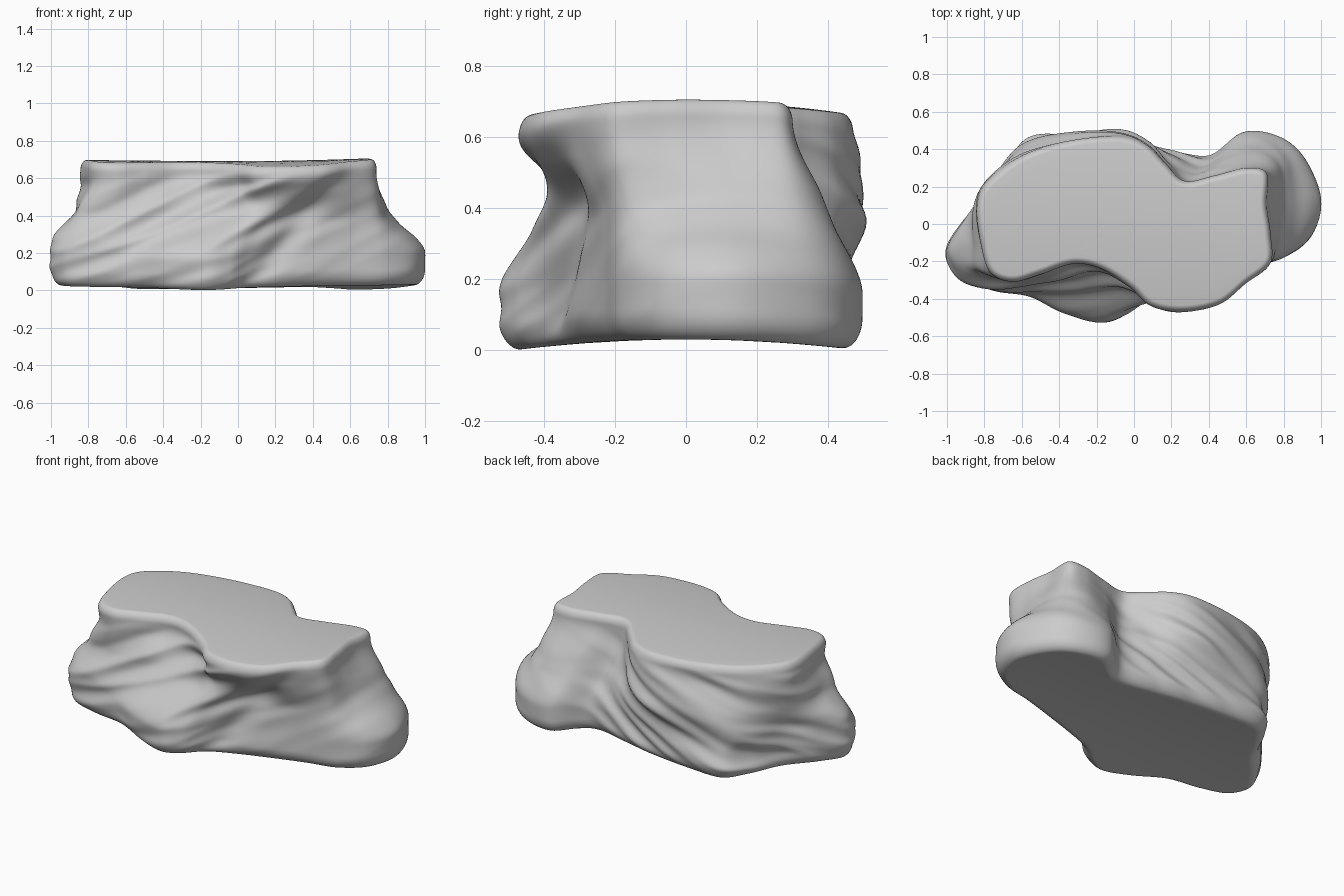
import bpy, bmesh, math
from mathutils import Vector, noise

if "Cube" in bpy.data.objects:
    bpy.data.objects.remove(bpy.data.objects["Cube"])

# Matching outlines of the rock (counter-clockwise from the left tip)
LOW = [(-1, -.15), (-.93, -.29), (-.75, -.35), (-.55, -.38), (-.36, -.47),
       (-.18, -.525), (-.05, -.48), (.06, -.40), (.22, -.34), (.42, -.28),
       (.60, -.23), (.80, -.18), (.95, -.06), (1, .14), (.91, .36),
       (.77, .47), (.58, .49), (.40, .36), (.18, .39), (-.02, .43),
       (-.29, .46), (-.55, .46), (-.68, .33), (-.78, .16), (-.91, .01)]
MID = [(-.86, -.12), (-.85, -.25), (-.68, -.32), (-.45, -.32), (-.25, -.34),
       (-.06, -.37), (.08, -.405), (.19, -.38), (.31, -.325), (.47, -.27),
       (.62, -.23), (.75, -.17), (.79, -.02), (.81, .14), (.79, .32),
       (.68, .40), (.52, .37), (.34, .27), (.21, .33), (.07, .45),
       (-.13, .52), (-.40, .49), (-.62, .41), (-.78, .24), (-.86, .08)]
TOP = [(-.82, -.10), (-.77, -.26), (-.65, -.31), (-.50, -.27), (-.33, -.215),
       (-.18, -.24), (-.02, -.34), (.09, -.44), (.26, -.47), (.46, -.43),
       (.60, -.32), (.73, -.21), (.73, -.05), (.71, .10), (.71, .27),
       (.60, .30), (.43, .26), (.27, .23), (.17, .32), (.07, .42),
       (-.07, .47), (-.33, .45), (-.59, .37), (-.78, .23), (-.84, .10)]
SUB = 12


def smooth_loop(pts):
    """Closed Catmull-Rom curve through the outline."""
    p = [Vector(q) for q in pts]
    n, out = len(p), []
    for i in range(n):
        a, b, c, d = p[i - 1], p[i], p[(i + 1) % n], p[(i + 2) % n]
        for k in range(SUB):
            t = k / SUB
            out.append(.5 * (2 * b + (c - a) * t + (2 * a - 5 * b + 4 * c - d) * t * t
                             + (3 * b - 3 * c + d - a) * t ** 3))
    return out


def step(a, b, x):
    t = min(1, max(0, (x - a) / (b - a)))
    return t * t * (3 - 2 * t)


low, mid, top = map(smooth_loop, (LOW, MID, TOP))
N = len(low)


def place(x, y, s):
    """Map height fraction s to z between the gently warped base and top."""
    z0 = max(0, .03 - .13 * y * y)
    z1 = .692 - .14 * (y - .03) ** 2 + .03 * x * x * (1 if x > 0 else .3)
    return Vector((x, y, z0 + s * (z1 - z0)))


def ring(s):
    h = .7 * s
    b = step(.36, .65, h)
    loop = []
    for l, m, t in zip(low, mid, top):
        start = .17 + .08 * step(.5, .8, -l.x)      # left lobe stays wide for longer
        loop.append(l.lerp(m, step(start, .43, h)).lerp(t, b))
    # Rounded lower and upper rims
    inset = 0
    for r, d in ((.09, h), (.05, .7 - h)):
        if d < r:
            inset += r * .7 * (1 - math.sqrt(max(0, 1 - (1 - d / r) ** 2)))
    mask = step(0, .1, h) * (1 - step(.56, .68, h))
    out = []
    for i, p in enumerate(loop):
        t = loop[(i + 3) % N] - loop[i - 3]
        nrm = Vector((t.y, -t.x)).normalized()
        # Slanting flutes worn into the sides, fading out at the right end
        q = h - .45 * p.x
        f1 = noise.noise(Vector((q * 7, p.x * 1.1, p.y * 1.5 + 3)))
        f2 = noise.noise(Vector((q * 13, p.x * 1.5 + 7, p.y * 2)))
        calm = 1 - .85 * step(.2, .6, p.x)
        d = calm * (.05 * (.27 - math.sqrt(f1 * f1 + .006)) + .014 * f2)
        # Broad diagonal valley on the front
        if p.y < 0:
            d -= .03 * math.exp(-((p.x - .06 - .75 * h) / .09) ** 2)
        p = p + nrm * (d * mask - inset)
        out.append(place(p.x, p.y, s))
    return out


# Sides, closed by flat caps of shrinking rings
sides = [ring(.5 - .5 * math.cos(math.pi * k / 72)) for k in range(73)]
shrink = (.9, .65, .35, .1)
floor = [[place(v.x * k, v.y * k, 0) for v in sides[0]] for k in shrink]
roof = [[place(v.x * k, v.y * k, 1) for v in sides[-1]] for k in shrink]
rings = floor[::-1] + sides + roof

bm = bmesh.new()
grid = [[bm.verts.new(v) for v in r] for r in rings]
for lo, hi in zip(grid, grid[1:]):
    for i in range(N):
        j = (i + 1) % N
        bm.faces.new((lo[i], lo[j], hi[j], hi[i]))
bm.faces.new(grid[0][::-1])
bm.faces.new(grid[-1])
bmesh.ops.smooth_vert(bm, verts=[v for r in grid[10:-12] for v in r], factor=.5,
                      use_axis_x=True, use_axis_y=True, use_axis_z=True)
bmesh.ops.recalc_face_normals(bm, faces=bm.faces)
mesh = bpy.data.meshes.new("rock")
bm.to_mesh(mesh)
bm.free()
rock = bpy.data.objects.new("rock", mesh)
bpy.context.collection.objects.link(rock)
bpy.context.view_layer.objects.active = rock
rock.select_set(True)
bpy.ops.object.shade_smooth_by_angle(angle=math.radians(50))
